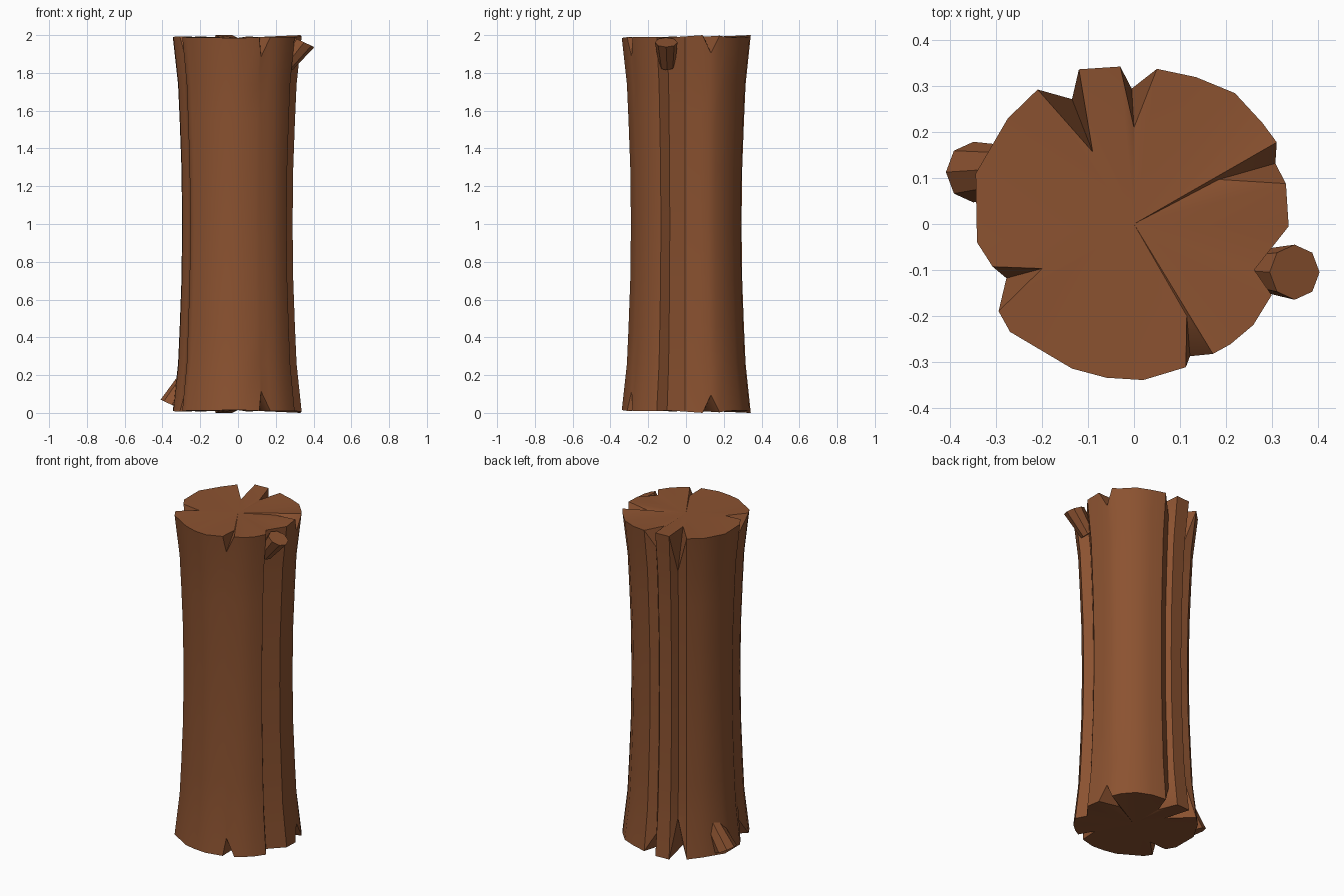
import bpy, bmesh
from mathutils import Vector

if "Cube" in bpy.data.objects:
    bpy.data.objects.remove(bpy.data.objects["Cube"])

bark = bpy.data.materials.new("bark")
bark.diffuse_color = (0.26, 0.085, 0.03, 1)
bark.use_nodes = True
bark.node_tree.nodes["Principled BSDF"].inputs["Base Color"].default_value = bark.diffuse_color

# Rim outline (x, y, lift), counter-clockwise; a "notch" entry holds tip xy, floor xy, depth
RIM = [
    (.337, -.005, .008), (.331, .088, .015),
    ("notch", (.185, .097), (.308, .132), .08),
    (.311, .178, .012), (.28, .22, .004), (.22, .285, .003), (.135, .32, .003), (.05, .338, .008),
    ("notch", (0, .21), (-.005, .295), .10),
    (-.03, .343, .015), (-.12, .337, .015),
    ("notch", (-.09, .157), (-.135, .272), .22),
    (-.21, .293, .008), (-.275, .23, .002), (-.345, .11, .004), (-.342, -.04, .006), (-.308, -.093, .008),
    ("notch", (-.20, -.097), (-.278, -.118), .10),
    (-.295, -.19, .006), (-.27, -.235, .003), (-.135, -.315, .003), (-.06, -.335, 0),
    (.02, -.34, 0), (.113, -.312, .004),
    ("notch", (.115, -.20), (.122, -.288), .10),
    (.172, -.283, .006), (.21, -.262, .004), (.26, -.22, .004), (.30, -.155, .006), (.262, -.10, .002),
]
CAP = 1.985


def finish(name, bm):
    bmesh.ops.recalc_face_normals(bm, faces=bm.faces)
    me = bpy.data.meshes.new(name)
    bm.to_mesh(me)
    bm.free()
    ob = bpy.data.objects.new(name, me)
    bpy.context.collection.objects.link(ob)
    me.materials.append(bark)
    bpy.ops.object.select_all(action='DESELECT')
    ob.select_set(True)
    bpy.context.view_layer.objects.active = ob
    bpy.ops.object.shade_smooth_by_angle(angle=0.6)
    return ob


def rim_ring(bm, flip):
    """End ring: wall vertices plus the split cap."""
    def put(x, y, z):
        return bm.verts.new((x, y, 2 - z if flip else z))
    wall, cap, walls = [], [], []
    for p in RIM:
        if p[0] == "notch":
            floor = put(*p[2], CAP - p[3])
            tip = put(*p[1], CAP)
            walls.append((len(cap), floor))
            wall.append(floor)
            cap.append(tip)
        else:
            v = put(p[0], p[1], CAP + p[2])
            wall.append(v)
            cap.append(v)
    n = len(cap)
    centre = put(0, 0, CAP)
    for i in range(n):
        bm.faces.new((centre, cap[i], cap[(i + 1) % n]))
    for i, floor in walls:
        bm.faces.new((cap[i - 1], cap[i], floor))
        bm.faces.new((cap[i], cap[(i + 1) % n], floor))
    return wall


# Trunk: waisted loft between two split ends
bm = bmesh.new()
rings = [rim_ring(bm, True)]
for z, s in ((.26, .92), (.45, .895), (.7, .868), (1, .857), (1.3, .868), (1.55, .895), (1.74, .92)):
    ring = []
    for p in RIM:
        x, y = (p[2][0] * 1.06, p[2][1] * 1.06) if p[0] == "notch" else p[:2]
        ring.append(bm.verts.new((x * s, y * s, z)))
    rings.append(ring)
rings.append(rim_ring(bm, False))
for a, b in zip(rings, rings[1:]):
    for i in range(len(a)):
        j = (i + 1) % len(a)
        bm.faces.new((a[i], a[j], b[j], b[i]))
finish("trunk", bm)


# Broken branch stubs: tapered eight-sided cones with a slanted cut end
def stub(name, base, end, normal, r0, r1):
    bm = bmesh.new()
    base, end = Vector(base), Vector(end)
    loops = []
    for c, d, r in ((base, end - base, r0), (end, Vector(normal), r1)):
        q = d.normalized()
        u = Vector((0, 1, 0)).cross(q).normalized()
        v = q.cross(u)
        ring = bmesh.ops.create_circle(bm, segments=8, radius=r)["verts"]
        for k in ring:
            k.co = c + u * k.co.x + v * k.co.y
        loops.append(ring)
    for i in range(8):
        j = (i + 1) % 8
        bm.faces.new((loops[0][i], loops[0][j], loops[1][j], loops[1][i]))
    for ring in loops:
        bm.faces.new(ring)
    return finish(name, bm)


stub("upper_branch_stub", (.255, -.10, 1.84), (.35, -.105, 1.962), (.42, 0, .9), .042, .06)
stub("lower_branch_stub", (-.26, .12, .19), (-.35, .113, .042), (-.42, 0, -.9), .05, .066)
